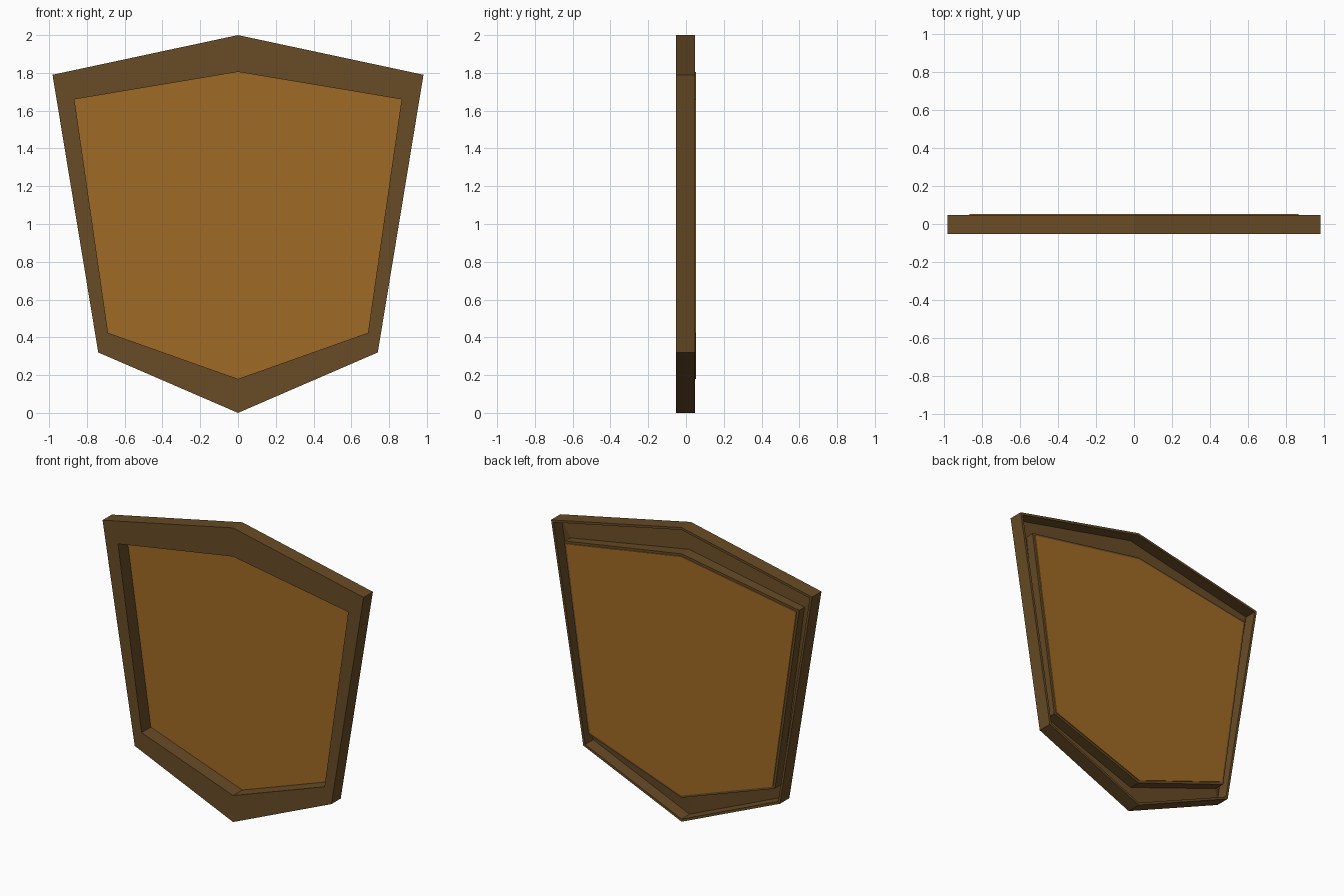
import bpy, bmesh

if "Cube" in bpy.data.objects:
    bpy.data.objects.remove(bpy.data.objects["Cube"])

FRONT, BACK, PANEL_BACK = -0.053, 0.047, 0.053
WALL = 0.016


def outline(top, shoulder, hip, bottom):
    """Mirror the right half of the shield into a closed six-sided loop."""
    (sx, sz), (hx, hz) = shoulder, hip
    return [(0, top), (sx, sz), (hx, hz), (0, bottom), (-hx, hz), (-sx, sz)]


def material(name, color):
    m = bpy.data.materials.new(name)
    m.diffuse_color = (*color, 1)
    m.use_nodes = True
    m.node_tree.nodes["Principled BSDF"].inputs["Base Color"].default_value = m.diffuse_color
    return m


def loft(name, rings, mat, cap=False):
    """Join loops of (points, y) with quads; optionally cap both ends."""
    bm = bmesh.new()
    loops = [[bm.verts.new((x, y, z)) for x, z in pts] for pts, y in rings]
    for a, b in zip(loops, loops[1:]):
        for i in range(6):
            j = (i + 1) % 6
            bm.faces.new((a[i], a[j], b[j], b[i]))
    if cap:
        bm.faces.new(loops[0])
        bm.faces.new(loops[-1])
        bmesh.ops.recalc_face_normals(bm, faces=bm.faces)
    me = bpy.data.meshes.new(name)
    bm.to_mesh(me)
    bm.free()
    me.materials.append(mat)
    ob = bpy.data.objects.new(name, me)
    bpy.context.collection.objects.link(ob)
    return ob


dark_wood = material("dark wood", (0.138, 0.070, 0.019))
light_wood = material("light wood", (0.352, 0.147, 0.019))

outer = outline(2.0, (0.982, 1.79), (0.74, 0.32), 0.0)
inner = outline(1.805, (0.866, 1.66), (0.688, 0.424), 0.18)

# Hollow frame: outer wall, front face and inner wall, open at the back
frame = loft("frame", [(outer, BACK), (outer, FRONT), (inner, FRONT), (inner, BACK)], dark_wood)
bm = bmesh.new()
bm.from_mesh(frame.data)
bmesh.ops.recalc_face_normals(bm, faces=bm.faces)
bm.faces.ensure_lookup_table()
front = min(bm.faces, key=lambda f: f.calc_center_median().y)
if front.normal.y > 0:
    bmesh.ops.reverse_faces(bm, faces=bm.faces)
bm.to_mesh(frame.data)
bm.free()
thick = frame.modifiers.new("wall thickness", "SOLIDIFY")
thick.thickness = WALL
thick.offset = -1
thick.use_even_offset = True

# Thin panel closing the back of the recess
loft("panel", [(inner, BACK - 0.001), (inner, PANEL_BACK)], light_wood, cap=True)
